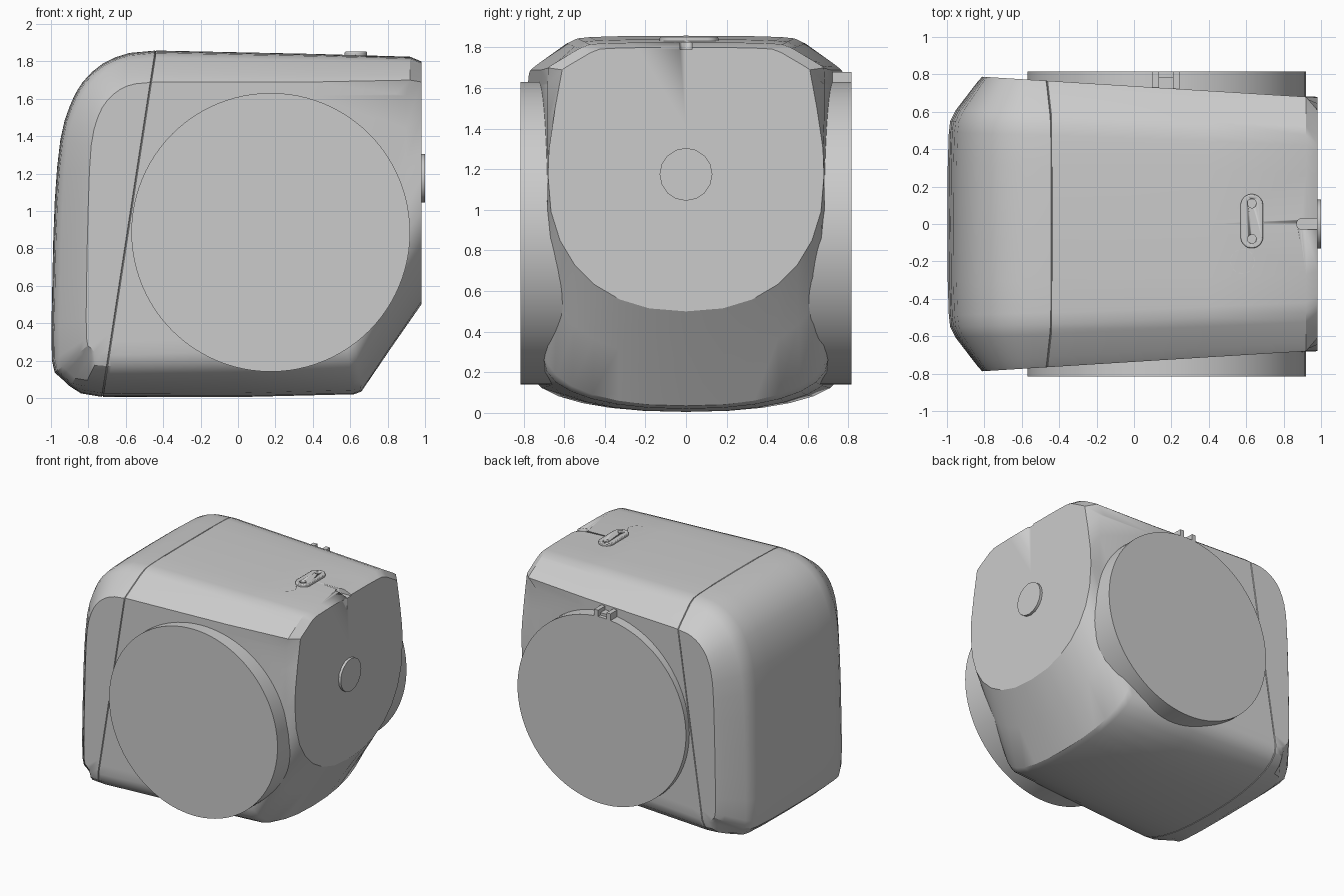
import bpy, bmesh, math
from mathutils import Vector, Matrix

old = bpy.data.objects.get("Cube")
if old:
    bpy.data.objects.remove(old, do_unlink=True)

grey = bpy.data.materials.new("plain_grey")
grey.use_nodes = True
COLOUR = (0.6, 0.6, 0.6, 1)
grey.diffuse_color = COLOUR
grey.node_tree.nodes["Principled BSDF"].inputs["Base Color"].default_value = COLOUR


def finish(bm, name, angle=30):
    bmesh.ops.recalc_face_normals(bm, faces=bm.faces)
    mesh = bpy.data.meshes.new(name)
    bm.to_mesh(mesh)
    bm.free()
    mesh.materials.append(grey)
    obj = bpy.data.objects.new(name, mesh)
    bpy.context.collection.objects.link(obj)
    bpy.ops.object.select_all(action='DESELECT')
    obj.select_set(True)
    bpy.context.view_layer.objects.active = obj
    bpy.ops.object.shade_smooth_by_angle(angle=math.radians(angle))
    return obj


def cylinder(name, centre, radius, depth, axis='Z', sides=32):
    bm = bmesh.new()
    bmesh.ops.create_cone(bm, cap_ends=True, segments=sides, radius1=radius, radius2=radius, depth=depth)
    turn = {'X': Matrix.Rotation(math.pi / 2, 4, 'Y'), 'Y': Matrix.Rotation(math.pi / 2, 4, 'X'),
            'Z': Matrix.Identity(4)}[axis]
    bmesh.ops.transform(bm, matrix=Matrix.Translation(centre) @ turn, verts=bm.verts)
    return finish(bm, name)


def box(name, centre, size):
    bm = bmesh.new()
    bmesh.ops.create_cube(bm, size=1, matrix=Matrix.Translation(centre) @ Matrix.Diagonal((*size, 1)))
    return finish(bm, name)


def capsule(name, centre, length, radius, depth, along):
    # Slab with half-round ends, lying flat
    bm = bmesh.new()
    pts = []
    for i in range(24):
        a = 2 * math.pi * (i + 0.5) / 24
        p = (radius * math.cos(a), radius * math.sin(a) + math.copysign(length / 2 - radius, math.sin(a)))
        if along == 'X':
            p = (p[1], p[0])
        pts.append(bm.verts.new((centre[0] + p[0], centre[1] + p[1], centre[2] - depth / 2)))
    face = bm.faces.new(pts)
    top = bmesh.ops.extrude_face_region(bm, geom=[face])["geom"]
    bmesh.ops.translate(bm, vec=(0, 0, depth), verts=[v for v in top if isinstance(v, bmesh.types.BMVert)])
    return finish(bm, name)


def cut(target, cutter):
    cutter.hide_render = True
    cutter.hide_viewport = True
    mod = target.modifiers.new("cut", 'BOOLEAN')
    mod.operation = 'DIFFERENCE'
    mod.solver = 'EXACT'
    mod.object = cutter


# Body: middle outline (x, z) and side outline (x, z), joined by chamfered or round shoulders
roof = [(.98, 1.80, .98, 1.69), (.92, 1.825, .92, 1.70), (.4, 1.84, .4, 1.69)]
rear = [(-.44, 1.858, -.44, 1.69), (-.58, 1.845, -.55, 1.68), (-.72, 1.79, -.63, 1.65),
        (-.83, 1.69, -.70, 1.59), (-.90, 1.56, -.75, 1.50), (-.95, 1.38, -.785, 1.35),
        (-.98, 1.05, -.80, 1.05), (-.993, .6, -.81, .6), (-.995, .2, -.81, .32),
        (-.95, .11, -.79, .27), (-.84, .025, -.74, .23), (-.72, .005, -.66, .23)]
belly = [(0, .005, 0, .25), (.62, .02, .58, .27), (.66, .035, .62, .32), (.82, .27, .80, .745)]
nose = [(.98, .5, .98, 1.17), (.98, .95, .98, 1.3), (.98, 1.4, .98, 1.5)]
nose_width = {1.17: .68, 1.3: .675, 1.5: .645, 1.69: .61}

fine = []
for i, b in enumerate(rear):
    fine.append(b)
    if 0 < i < len(rear) - 2:
        a, c, d = rear[i - 1], rear[i + 1], rear[i + 2]
        fine.append([(9 * (q + r) - p - s) / 16 for p, q, r, s in zip(a, b, c, d)])
columns = roof + fine + belly + nose
chamfer = [(0, 0), (.4, .01), (.62, .04), (.70, .08), (.77, .23), (.93, .75), (.975, .9), (1, 1)]
oval = [(math.sin(a) ** .88, 1 - math.cos(a) ** .88) for a in (k * math.pi / 14 for k in range(7))] + [(1, 1)]
centre = (0.15, 0.95)


def half_width(x):
    return 0.737 - 0.062 * x


bm = bmesh.new()
grid = []
for i, (ox, oz, ix, iz) in enumerate(columns):
    shape = chamfer if i < len(roof + fine) - 2 else oval
    width = nose_width[iz] if ix == .98 else half_width(ix)
    half = [(ox + (ix - ox) * w, width * u, oz + (iz - oz) * w) for u, w in shape]
    x, z = ix + (centre[0] - ix) * .1, iz + (centre[1] - iz) * .1
    half.append((x, half_width(x), z))
    line = [(x, -y, z) for x, y, z in reversed(half[1:])] + half
    grid.append([bm.verts.new(p) for p in line])
for a, b in zip(grid, grid[1:] + grid[:1]):
    for k in range(len(a) - 1):
        bm.faces.new((a[k], a[k + 1], b[k + 1], b[k]))
bm.faces.new([c[0] for c in grid])
bm.faces.new([c[-1] for c in grid])
bmesh.ops.recalc_face_normals(bm, faces=bm.faces)

# Slanted seam pressed into the body as a fine groove
top, foot = Vector((-.44, 0, 1.858)), Vector((-.725, 0, .005))
normal = (top - foot).cross(Vector((0, 1, 0))).normalized()
for offset in (-.004, .004, 0):
    bmesh.ops.bisect_plane(bm, geom=bm.verts[:] + bm.edges[:] + bm.faces[:], dist=1e-5,
                           plane_co=top + normal * offset, plane_no=normal)
bm.normal_update()
seam = [(v, v.normal.copy()) for v in bm.verts if abs((v.co - top).dot(normal)) < 1e-4]
for v, n in seam:
    v.co -= n * .007
body = finish(bm, "body")

# Slot in the roof above the nose
cut(body, capsule("slot_cutter", (.97, 0, 1.83), .2, .03, .08, 'X'))

# Large round side plates
for name, side in (("right_plate", -1), ("left_plate", 1)):
    cylinder(name, (.175, side * .61, .886), .745, .41, 'Y', 96)

# Round button on the nose
cylinder("nose_button", (.98, 0, 1.175), .13, .04, 'X', 16)

# Roof pad with two screw holes
pad = capsule("roof_pad", (.63, .015, 1.835), .29, .06, .035, 'Y')
bevel = pad.modifiers.new("soft_edge", 'BEVEL')
bevel.width = .006
bevel.segments = 2
bevel.limit_method = 'ANGLE'
for y in (.11, -.08):
    cut(pad, cylinder("screw_hole_cutter", (.63, y, 1.85), .024, .03, 'Z', 20))

# Broken ring marking on the roof
bm = bmesh.new()
for i in range(10):
    rows = []
    for t in (0, .3, .6):
        a = 2 * math.pi * (i + t) / 10
        rows.append([bm.verts.new((.58 + r * math.cos(a), -.2 + r * math.sin(a), 1.838)) for r in (.062, .067)])
    for p, q in zip(rows, rows[1:]):
        bm.faces.new((p[0], p[1], q[1], q[0]))
finish(bm, "roof_ring")

# Small catch over the left plate
for x in (.115, .225):
    box("catch_cheek", (x, .755, 1.64), (.035, .12, .08))
box("catch_base", (.17, .74, 1.625), (.08, .09, .05))
